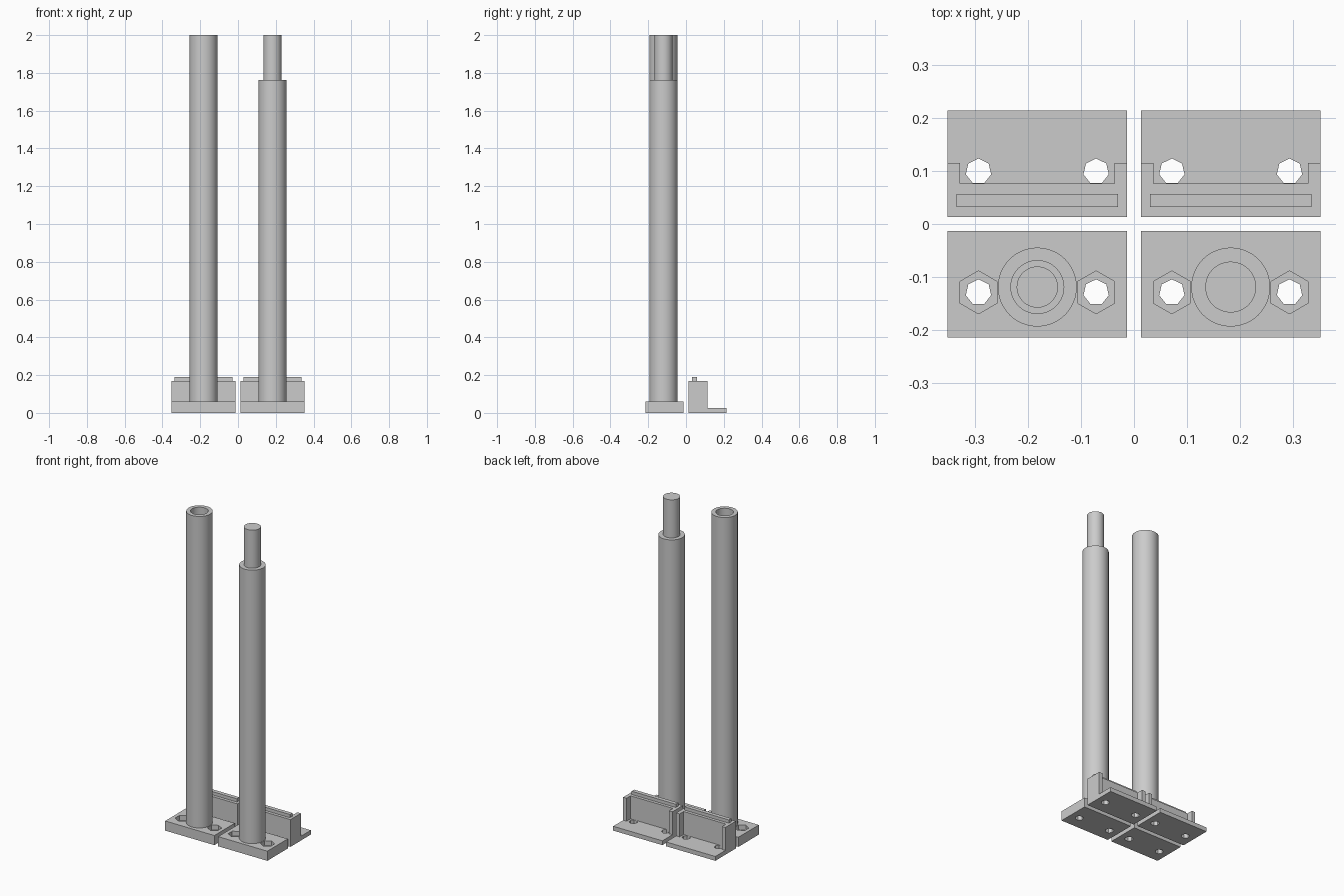
import bpy
import bmesh
from math import pi
from mathutils import Vector, Matrix

if "Cube" in bpy.data.objects:
    bpy.data.objects.remove(bpy.data.objects["Cube"], do_unlink=True)

grey = bpy.data.materials.new("plain grey")
grey.use_nodes = True
grey.diffuse_color = (0.6, 0.6, 0.6, 1)
grey.node_tree.nodes["Principled BSDF"].inputs["Base Color"].default_value = (0.6, 0.6, 0.6, 1)


def make_object(name, bm):
    bmesh.ops.recalc_face_normals(bm, faces=bm.faces)
    mesh = bpy.data.meshes.new(name)
    bm.to_mesh(mesh)
    bm.free()
    mesh.materials.append(grey)
    obj = bpy.data.objects.new(name, mesh)
    bpy.context.collection.objects.link(obj)
    return obj


def activate(obj):
    bpy.ops.object.select_all(action='DESELECT')
    obj.select_set(True)
    bpy.context.view_layer.objects.active = obj


def prism(name, outline, z0, z1):
    """Extrude a flat outline from z0 up to z1."""
    bm = bmesh.new()
    face = bm.faces.new([bm.verts.new((x, y, z0)) for x, y in outline])
    top = bmesh.ops.extrude_face_region(bm, geom=[face])["geom"]
    verts = [v for v in top if isinstance(v, bmesh.types.BMVert)]
    bmesh.ops.translate(bm, verts=verts, vec=(0, 0, z1 - z0))
    return make_object(name, bm)


def box(name, cx, width, y0, y1, z0, z1):
    a, b = cx - width / 2, cx + width / 2
    return prism(name, [(a, y0), (b, y0), (b, y1), (a, y1)], z0, z1)


def cut(obj, x, y, radius, sides, z0, z1):
    """Cut a polygonal hole, one corner pointing to the back."""
    ring = [Matrix.Rotation(2 * pi * i / sides, 2) @ Vector((0, radius)) for i in range(sides)]
    cutter = prism("hole_cutter", [(x + p.x, y + p.y) for p in ring], z0, z1)
    cutter.hide_render = True
    mod = obj.modifiers.new("hole", 'BOOLEAN')
    mod.operation = 'DIFFERENCE'
    mod.solver = 'EXACT'
    mod.object = cutter
    activate(obj)
    bpy.ops.object.modifier_apply(modifier=mod.name)
    bpy.data.objects.remove(cutter, do_unlink=True)


def lathe(name, x, y, profile):
    """Spin an (r, z) profile about a vertical axis."""
    bm = bmesh.new()
    verts = [bm.verts.new((r, 0, z)) for r, z in profile]
    edges = [bm.edges.new(pair) for pair in zip(verts, verts[1:])]
    bmesh.ops.spin(bm, geom=verts + edges, cent=(0, 0, 0), axis=(0, 0, 1),
                   angle=2 * pi, steps=48)
    bmesh.ops.remove_doubles(bm, verts=bm.verts, dist=0.0001)
    bmesh.ops.translate(bm, verts=bm.verts, vec=(x, y, 0))
    obj = make_object(name, bm)
    activate(obj)
    bpy.ops.object.shade_smooth_by_angle(angle=pi / 6)


WIDTH, HOLE_DX = 0.339, 0.111
BASE_TOP, FLOOR_TOP, WALL_TOP = 0.06, 0.027, 0.17
POST_Y, POST_R = -0.119, 0.0745

for side, cx in (("right", -0.1825), ("left", 0.1825)):
    # Thick base plate with hexagonal nut pockets over the bolt holes
    base = box(side + "_base_plate", cx, WIDTH, -0.214, -0.013, 0, BASE_TOP)
    # Rear bracket floor with bolt holes
    floor = box(side + "_bracket_floor", cx, WIDTH, 0.013, 0.214, 0, FLOOR_TOP)
    for x in (cx - HOLE_DX, cx + HOLE_DX):
        cut(base, x, -0.129, 0.0405, 6, 0.03, 0.1)
        cut(base, x, -0.129, 0.0245, 7, -0.05, 0.1)
        cut(floor, x, 0.099, 0.0245, 7, -0.05, 0.1)
    # Bracket wall with two short end flanges
    a, b, t = cx - WIDTH / 2, cx + WIDTH / 2, 0.0235
    prism(side + "_bracket_wall",
          [(a, 0.013), (b, 0.013), (b, 0.115), (b - t, 0.115),
           (b - t, 0.076), (a + t, 0.076), (a + t, 0.115), (a, 0.115)],
          FLOOR_TOP, WALL_TOP)
    # Raised rib along the wall top
    box(side + "_wall_rib", cx, 0.305, 0.032, 0.057, WALL_TOP, 0.19)

# Hollow post with a wide socket above a narrower bore
lathe("right_socket_post", -0.1825, POST_Y,
      [(POST_R, BASE_TOP), (POST_R, 2), (0.05, 2), (0.05, 1.75),
       (0.038, 1.75), (0.038, BASE_TOP), (0, BASE_TOP)])
# Solid post with a stepped pin on top
lathe("left_pin_post", 0.1825, POST_Y,
      [(POST_R, BASE_TOP), (POST_R, 1.763), (0.048, 1.763), (0.048, 2), (0, 2)])
